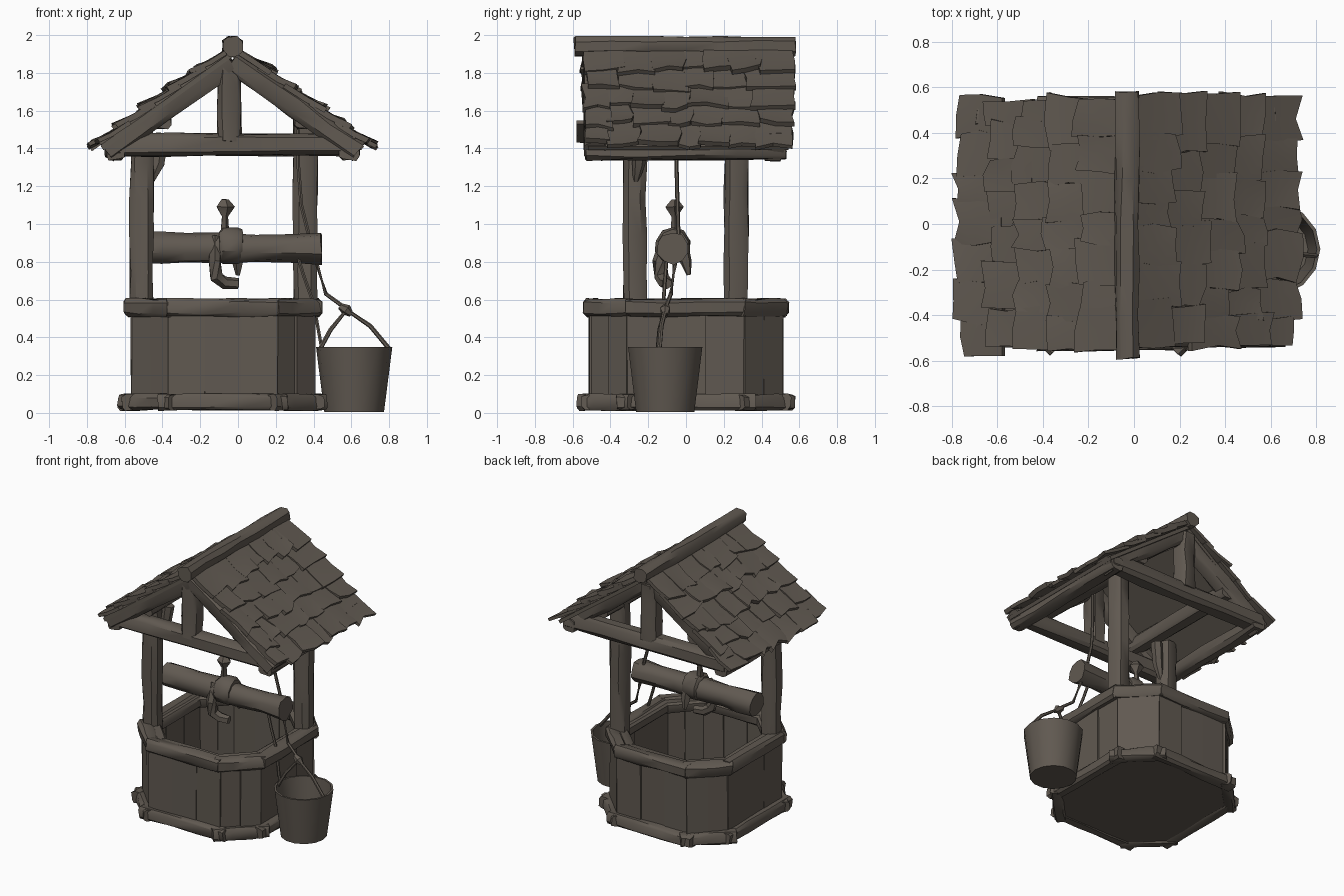
import bpy, bmesh, math, random
from mathutils import Vector as V

random.seed(7)
if "Cube" in bpy.data.objects:
    bpy.data.objects.remove(bpy.data.objects["Cube"])

wood = bpy.data.materials.new("weathered_wood")
wood.use_nodes = True
color = (0.118, 0.1, 0.082, 1)
wood.diffuse_color = color
bsdf = wood.node_tree.nodes["Principled BSDF"]
bsdf.inputs["Base Color"].default_value = color
bsdf.inputs["Roughness"].default_value = 0.9


def finish(name, bm, angle=40):
    bmesh.ops.recalc_face_normals(bm, faces=bm.faces)
    mesh = bpy.data.meshes.new(name)
    bm.to_mesh(mesh)
    bm.free()
    mesh.materials.append(wood)
    ob = bpy.data.objects.new(name, mesh)
    bpy.context.collection.objects.link(ob)
    bpy.ops.object.select_all(action='DESELECT')
    ob.select_set(True)
    bpy.context.view_layer.objects.active = ob
    bpy.ops.object.shade_smooth_by_angle(angle=math.radians(angle))


def wobble(j):
    return V([random.uniform(-j, j) for _ in range(3)])


def slab(bm, o, u, v, w, j=0.0):
    """Six-sided block from a corner and three edge vectors, corners jittered."""
    vs = [bm.verts.new(o + u * a + v * b + w * c + wobble(j))
          for c in (0, 1) for b in (0, 1) for a in (0, 1)]
    for f in ((0, 1, 3, 2), (4, 6, 7, 5), (0, 4, 5, 1),
              (2, 3, 7, 6), (0, 2, 6, 4), (1, 5, 7, 3)):
        bm.faces.new([vs[i] for i in f])


def shingle(bm, o, across, down, out, lift, thick):
    """Warped shingle with a ragged, curled lower edge."""
    grid = []
    for b in (0, 0.55, 1):
        row = []
        for a in (0, 0.5, 1):
            rag = down * random.uniform(-0.1, 0.1) * b
            curl = out * (lift * b * b + random.uniform(-0.006, 0.008) * b)
            side = across * random.uniform(-0.09, 0.09) * (a != 0.5)
            p = o + across * a + down * b + rag + curl + side
            row.append((bm.verts.new(p), bm.verts.new(p + out * thick)))
        grid.append(row)
    for i in range(2):
        for k in range(2):
            quad = (grid[i][k], grid[i][k + 1], grid[i + 1][k + 1], grid[i + 1][k])
            for layer in (0, 1):
                bm.faces.new([q[layer] for q in quad])
    rim = grid[0] + [grid[1][2]] + grid[2][::-1] + [grid[1][0]]
    for p, q in zip(rim, rim[1:] + rim[:1]):
        bm.faces.new((p[0], q[0], q[1], p[1]))


def sweep(bm, pts, radii, sides=8, j=0.0, square=1.0):
    """Closed tube along a path; square < 1 gives a chamfered beam."""
    pts = [V(p) for p in pts]
    rings = []
    for i, p in enumerate(pts):
        d = (pts[min(i + 1, len(pts) - 1)] - pts[max(i - 1, 0)]).normalized()
        a = d.cross(V((0, 1, 0) if abs(d.z) > 0.9 else (0, 0, 1))).normalized()
        b = a.cross(d)
        r = radii[i] if isinstance(radii, (list, tuple)) else radii
        ring = []
        for k in range(sides):
            t = math.tau * (k + 0.5) / sides
            c, s = math.cos(t), math.sin(t)
            c = math.copysign(abs(c) ** square, c)
            s = math.copysign(abs(s) ** square, s)
            ring.append(bm.verts.new(p + (a * c + b * s) * r + wobble(j)))
        rings.append(ring)
    for r0, r1 in zip(rings, rings[1:]):
        for k in range(sides):
            n = (k + 1) % sides
            bm.faces.new((r0[k], r0[n], r1[n], r1[k]))
    bm.faces.new(rings[0])
    bm.faces.new(rings[-1])


def beam(name, p0, p1, r, cuts=4, j=0.007, square=0.55):
    bm = bmesh.new()
    p0, p1 = V(p0), V(p1)
    sweep(bm, [p0.lerp(p1, i / cuts) for i in range(cuts + 1)], r, 8, j, square)
    finish(name, bm)


def tube(name, pts, radii, sides=8, j=0.0):
    bm = bmesh.new()
    sweep(bm, pts, radii, sides, j)
    finish(name, bm)


# Octagonal well wall
CX = -0.08


def octagon(hx, hy, z, cut=0.2):
    q = [(hx, -hy + cut), (hx, hy - cut), (hx - cut, hy), (-hx + cut, hy),
         (-hx, hy - cut), (-hx, -hy + cut), (-hx + cut, -hy), (hx - cut, -hy)]
    return [V((CX + x, y, z)) for x, y in q]


def sides_of(loop):
    return list(zip(loop, loop[1:] + loop[:1]))


bm = bmesh.new()
for p, q in sides_of(octagon(0.49, 0.515, 0.05)):
    count = 3 if (q - p).length > 0.4 else 2
    inward = V((0, 0, 1)).cross(q - p).normalized()
    for i in range(count):
        o = p.lerp(q, i / count) + inward * random.uniform(0, 0.012)
        slab(bm, o, (q - p) / count, inward * 0.05, V((0, 0, 0.5)), 0.003)
finish("wall_planks", bm, 30)

bm = bmesh.new()
low = [bm.verts.new(p) for p in octagon(0.47, 0.49, 0.025)]
top = [bm.verts.new(p) for p in octagon(0.47, 0.49, 0.06)]
bm.faces.new(low)
bm.faces.new(top)
for k in range(8):
    n = (k + 1) % 8
    bm.faces.new((low[k], low[n], top[n], top[k]))
finish("well_floor", bm)

# Base and rim frames, with beam ends crossing at the corners
for name, hx, hy, z, r, ext in (("base_frame", 0.492, 0.515, 0.057, 0.043, 0.05),
                                ("rim_frame", 0.475, 0.495, 0.557, 0.048, 0.02)):
    bm = bmesh.new()
    for p, q in sides_of(octagon(hx, hy, z)):
        d = (q - p).normalized() * ext
        sweep(bm, [(p - d).lerp(q + d, i / 3) for i in range(4)], r, 8, 0.006, 0.55)
    finish(name, bm)
bm = bmesh.new()
for p, q in sides_of(octagon(0.43, 0.45, 0.555)):
    sweep(bm, [p, p.lerp(q, 0.5), q], 0.04, 8, 0.003, 0.5)
finish("rim_inner_ledge", bm)

# Two posts, standing on opposite corners
beam("right_post", (-0.51, -0.27, 0.55), (-0.51, -0.27, 1.52), 0.064, 5, 0.006, 0.7)
beam("left_post", (0.355, 0.265, 0.55), (0.355, 0.265, 1.58), 0.066, 5, 0.006, 0.7)
tube("right_post_brace", [(-0.47, -0.27, 1.2), (-0.42, -0.25, 1.32), (-0.4, -0.24, 1.48)],
     [0.012, 0.035, 0.04], 6)

# Roof frame
RX = -0.03
for end, y in (("front", -0.47), ("back", 0.47)):
    beam(end + "_cross_beam", (-0.69, y, 1.42), (0.62, y, 1.42), 0.06)
    beam(end + "_king_post", (-0.045, y, 1.44), (-0.045, y, 1.86), 0.064, 3)
    for side, s in (("left", 1), ("right", -1)):
        beam(f"{end}_{side}_rafter", (RX, y - 0.01, 1.86),
             (RX + s * 0.67, y - 0.01, 1.385), 0.06)
for side, s in (("left", 1), ("right", -1)):
    beam(side + "_eave_beam", (RX + s * 0.62, -0.53, 1.39),
         (RX + s * 0.62, 0.53, 1.39), 0.052)
    beam(side + "_purlin", (RX + s * 0.38, -0.5, 1.56),
         (RX + s * 0.38, 0.5, 1.56), 0.055)

# Roof boards and ragged overlapping shingles
for side, s in (("left", 1), ("right", -1)):
    down = V((s * 0.81, 0, -0.586))
    out = V((s * 0.586, 0, 0.81))
    ridge = V((RX, s * 0.012, 1.915))
    bm = bmesh.new()
    slab(bm, ridge + V((0, -0.53, 0)), V((0, 1.06, 0)), down * 0.86, out * -0.025)
    finish(side + "_roof_boards", bm)
    bm = bmesh.new()
    for row in range(5):
        y = -0.55 + random.uniform(-0.015, 0.015)
        while y < 0.53:
            w = random.uniform(0.11, 0.2)
            if y + w > 0.47:
                w = 0.555 - y + random.uniform(-0.02, 0.015)
            length = 0.225 + random.uniform(-0.02, 0.025)
            shingle(bm, ridge + down * (0.165 * row) + V((0, y, 0)),
                    V((0, w + 0.014, 0)), down * length, out,
                    random.uniform(0.012, 0.036), random.uniform(0.02, 0.032))
            y += w
    finish(side + "_shingles", bm, 35)
beam("ridge_log", (-0.03, -0.59, 1.942), (-0.03, 0.58, 1.942), 0.054, 6, 0.006, 0.8)

# Windlass log with collar, spike and hooked crank
WY = -0.07
tube("windlass_log", [(x, WY, 0.872) for x in (-0.53, -0.4, -0.28, -0.1, 0.1, 0.28, 0.44)],
     [0.085, 0.085, 0.077, 0.084, 0.075, 0.074, 0.085], 10, 0.005)
tube("windlass_collar", [(x, WY, 0.885) for x in (-0.1, -0.08, 0.0, 0.025)],
     [0.08, 0.095, 0.097, 0.085], 10, 0.004)
tube("collar_spike", [(-0.07, -0.06, z) for z in (0.95, 1.04, 1.09, 1.13)],
     [0.025, 0.018, 0.052, 0.02], 5, 0.003)
tube("crank_hook", [(-0.12, -0.1, 0.93), (-0.125, -0.14, 0.8), (-0.115, -0.13, 0.72),
                    (-0.07, -0.11, 0.69), (0.0, -0.1, 0.685)],
     [0.03, 0.036, 0.038, 0.035, 0.03], 6, 0.003)
tube("collar_peg", [(0.0, -0.02, 0.88), (0.0, 0.0, 0.8), (0.0, 0.015, 0.73)],
     [0.035, 0.032, 0.012], 5)

# Bucket: lathed open profile
BX, BY = 0.615, -0.11
bm = bmesh.new()
prof = [(0.0, 0.005), (0.158, 0.005), (0.202, 0.35), (0.187, 0.35), (0.148, 0.035), (0.0, 0.035)]
verts = [bm.verts.new((BX + r, BY, z)) for r, z in prof]
edges = [bm.edges.new(e) for e in zip(verts, verts[1:])]
bmesh.ops.spin(bm, geom=verts + edges, cent=(BX, BY, 0), axis=(0, 0, 1),
               angle=math.tau, steps=14)
bmesh.ops.remove_doubles(bm, verts=bm.verts, dist=0.0005)
finish("bucket", bm)

# Handle and rope
tube("bucket_handle", [(0.43, -0.15, 0.33), (0.49, -0.14, 0.44), (0.575, -0.11, 0.545),
                       (0.7, -0.13, 0.46), (0.8, -0.14, 0.34)], 0.012, 6)
tube("handle_knot", [(0.54, -0.105, 0.565), (0.575, -0.11, 0.545), (0.6, -0.11, 0.52)],
     [0.018, 0.03, 0.014], 6)
tube("rope", [(0.32, -0.05, 1.5), (0.32, -0.05, 1.3), (0.335, -0.045, 1.1),
              (0.375, -0.04, 0.94), (0.42, -0.06, 0.78), (0.465, -0.08, 0.63),
              (0.575, -0.11, 0.55)], 0.011, 6)
tube("rope_tail", [(0.31, -0.1, 0.85), (0.35, -0.11, 0.72), (0.4, -0.12, 0.58),
                   (0.44, -0.14, 0.36)], 0.01, 6)
